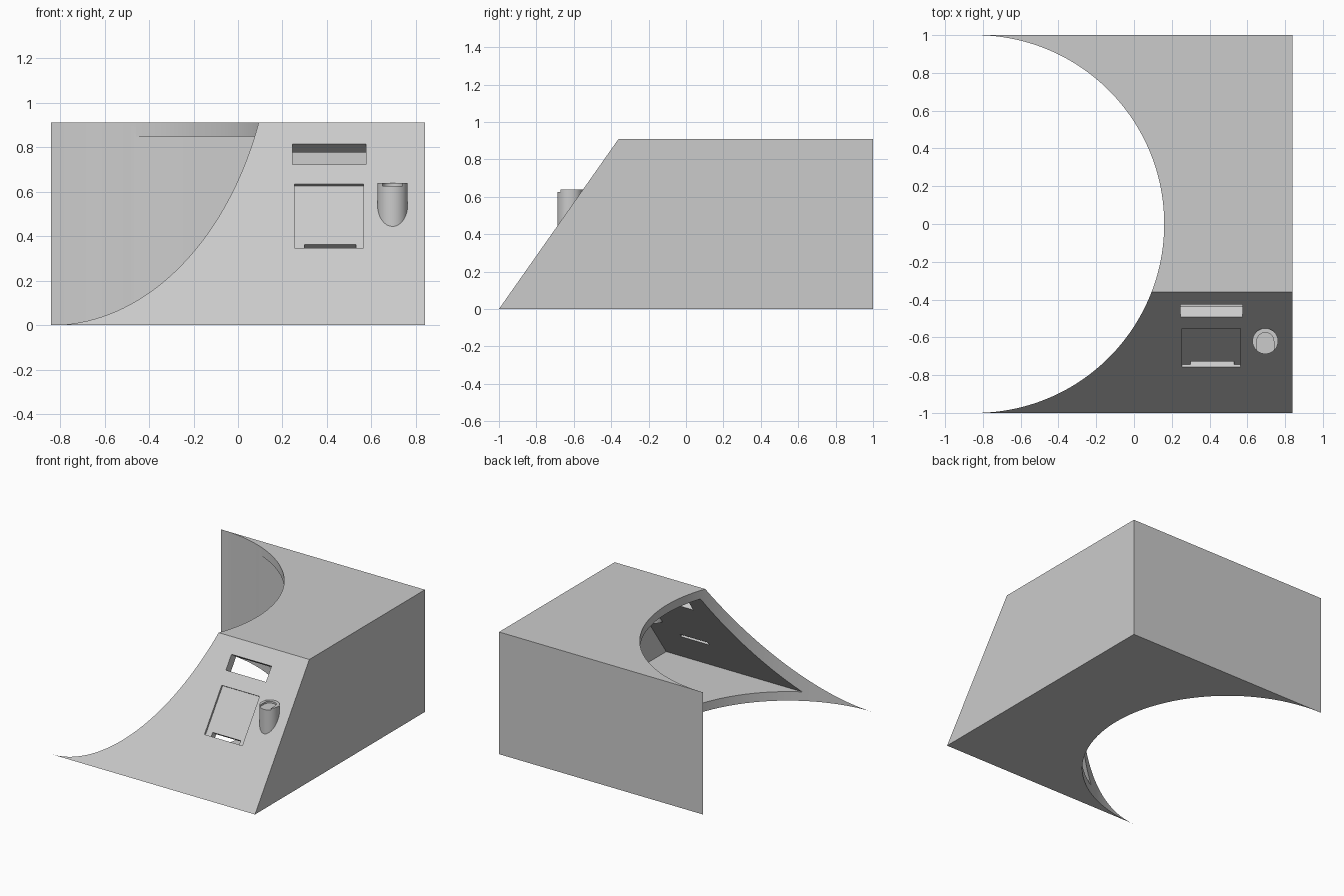
import bpy, bmesh
from math import sin, cos, pi, atan2, radians
from mathutils import Vector, Matrix

if "Cube" in bpy.data.objects:
    bpy.data.objects.remove(bpy.data.objects["Cube"])

W, H, TOP_Y = 0.84, 0.91, -0.36          # half width, height, top edge of the slope
TILT = atan2(H, TOP_Y + 1)
NORMAL = Vector((0, -sin(TILT), cos(TILT)))
WALL = 0.067

grey = bpy.data.materials.new("light grey")
grey.use_nodes = True
grey.diffuse_color = (0.6, 0.6, 0.6, 1)
grey.node_tree.nodes["Principled BSDF"].inputs["Base Color"].default_value = grey.diffuse_color


def prism(name, outline, z0, z1, slope_point=None):
    """Extrude a plan outline; optionally trim it with the sloped front plane."""
    bm = bmesh.new()
    face = bm.faces.new([bm.verts.new((x, y, z0)) for x, y in outline])
    up = bmesh.ops.extrude_face_region(bm, geom=[face])["geom"]
    bmesh.ops.translate(bm, vec=(0, 0, z1 - z0),
                        verts=[v for v in up if isinstance(v, bmesh.types.BMVert)])
    if slope_point:
        bmesh.ops.bisect_plane(bm, geom=bm.verts[:] + bm.edges[:] + bm.faces[:], dist=1e-5,
                               plane_co=slope_point, plane_no=NORMAL, clear_outer=True)
        bmesh.ops.holes_fill(bm, edges=[e for e in bm.edges if e.is_boundary])
    bmesh.ops.recalc_face_normals(bm, faces=bm.faces[:])
    mesh = bpy.data.meshes.new(name)
    bm.to_mesh(mesh)
    bm.free()
    obj = bpy.data.objects.new(name, mesh)
    obj.data.materials.append(grey)
    bpy.context.collection.objects.link(obj)
    return obj


def arc(cx, cy, r, a0, a1, n):
    return [(cx + r * cos(a0 + (a1 - a0) * i / n), cy + r * sin(a0 + (a1 - a0) * i / n))
            for i in range(n + 1)]


def rect(x0, x1, y0, y1):
    return [(x0, y0), (x1, y0), (x1, y1), (x0, y1)]


def cut(target, cutter):
    cutter.hide_render = True
    mod = target.modifiers.new("cut", "BOOLEAN")
    mod.operation, mod.solver, mod.object = "DIFFERENCE", "EXACT", cutter
    bpy.context.view_layer.objects.active = target
    bpy.ops.object.modifier_apply(modifier=mod.name)
    bpy.data.objects.remove(cutter)


def slope_box(name, x0, x1, z0, z1, depth):
    """Box square to the slope, spanning heights z0..z1 on its surface."""
    half = (z1 - z0) / sin(TILT) / 2
    box = prism(name, rect(x0, x1, -half, half), -depth, depth)
    zm = (z0 + z1) / 2
    box.data.transform(Matrix.Translation((0, -1 + zm * (TOP_Y + 1) / H, zm))
                       @ Matrix.Rotation(TILT, 4, "X"))
    return box


def smooth(obj):
    bpy.ops.object.select_all(action="DESELECT")
    obj.select_set(True)
    bpy.context.view_layer.objects.active = obj
    bpy.ops.object.shade_smooth_by_angle(angle=radians(30))


# Housing: block with a round bite out of its side and a sloped front
front = Vector((0, -1, 0))
plan = arc(-W, 0, 1, pi / 2, -pi / 2, 96) + [(W, -1), (W, 1)]
housing = prism("housing", plan, 0, H, front)

# Hollow interior, open towards the bite
cut(housing, prism("cavity", rect(-1.5, W - WALL, -1.5, 0.925), WALL, H - 0.063,
                   front - NORMAL * WALL))

# Window, shallow panel recess and the slot at its foot
cut(housing, slope_box("window_cutter", 0.245, 0.575, 0.722, 0.815, 0.15))
cut(housing, slope_box("panel_cutter", 0.253, 0.565, 0.346, 0.635, 0.015))
cut(housing, slope_box("slot_cutter", 0.3, 0.53, 0.3465, 0.371, 0.15))
smooth(housing)

# Round post standing through the slope, with an open channel in its top
px, py = 0.695, -0.62
post = prism("post", arc(px, py, 0.068, 0, 2 * pi, 48)[:-1], 0.425, 0.638)
channel = arc(px, py, 0.045, 0, pi, 20) + [(px - 0.045, -0.8), (px + 0.045, -0.8)]
cut(post, prism("channel_cutter", channel, 0.625, 0.7))
smooth(post)
